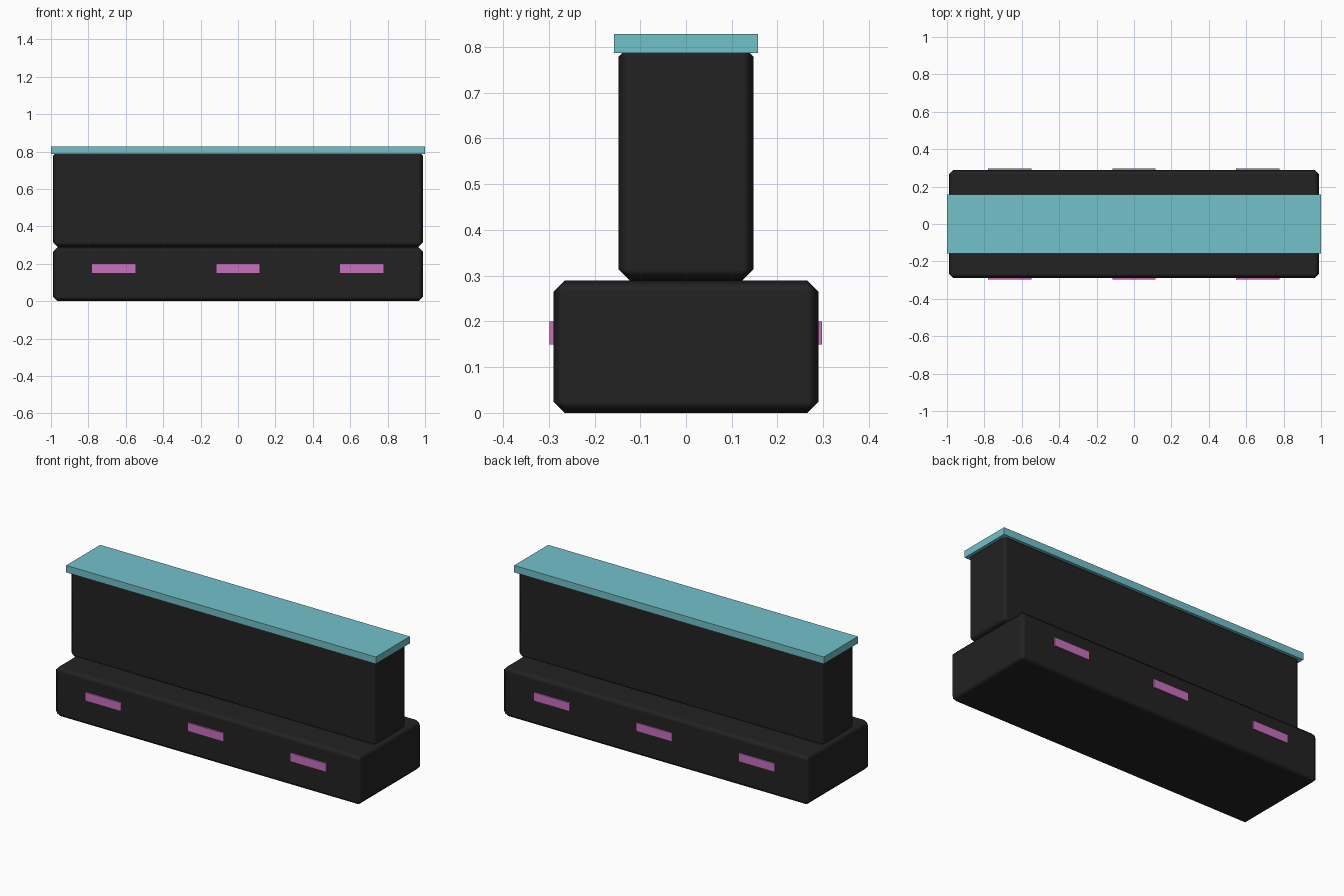
import bpy

if "Cube" in bpy.data.objects:
    bpy.data.objects.remove(bpy.data.objects["Cube"])


def material(name, rgb):
    m = bpy.data.materials.new(name)
    m.diffuse_color = (*rgb, 1)
    m.use_nodes = True
    m.node_tree.nodes["Principled BSDF"].inputs["Base Color"].default_value = m.diffuse_color
    return m


BLACK = material("black", (0.016, 0.016, 0.016))
TEAL = material("teal", (0.171, 0.533, 0.591))
PINK = material("pink", (0.578, 0.162, 0.515))


def box(name, lo, hi, mat, bevel=0):
    """Box between two corners, optionally with chamfered edges."""
    bpy.ops.mesh.primitive_cube_add(
        size=1, location=[(a + b) / 2 for a, b in zip(lo, hi)])
    ob = bpy.context.object
    ob.name = name
    ob.scale = [b - a for a, b in zip(lo, hi)]
    bpy.ops.object.transform_apply(location=False, rotation=False, scale=True)
    ob.data.materials.append(mat)
    if bevel:
        mod = ob.modifiers.new("chamfer", 'BEVEL')
        mod.width = bevel
        mod.segments = 1
        mod.harden_normals = True
        bpy.ops.object.shade_smooth()
    return ob


# Wide base and narrow wall, both chamfered; wall top sinks into the cap
box("base", (-0.99, -0.29, 0), (0.99, 0.29, 0.29), BLACK, 0.025)
box("wall", (-0.99, -0.148, 0.29), (0.99, 0.148, 0.803), BLACK, 0.025)

# Overhanging cap strip
box("cap", (-1, -0.157, 0.787), (1, 0.157, 0.828), TEAL)

# Light plates along front and back of the base
for side, y0, y1 in (("front", -0.298, -0.289), ("back", 0.289, 0.297)):
    for i, x in enumerate((-0.664, 0, 0.661)):
        box(f"{side}_light_{i + 1}", (x - 0.116, y0, 0.15),
            (x + 0.116, y1, 0.2), PINK)
